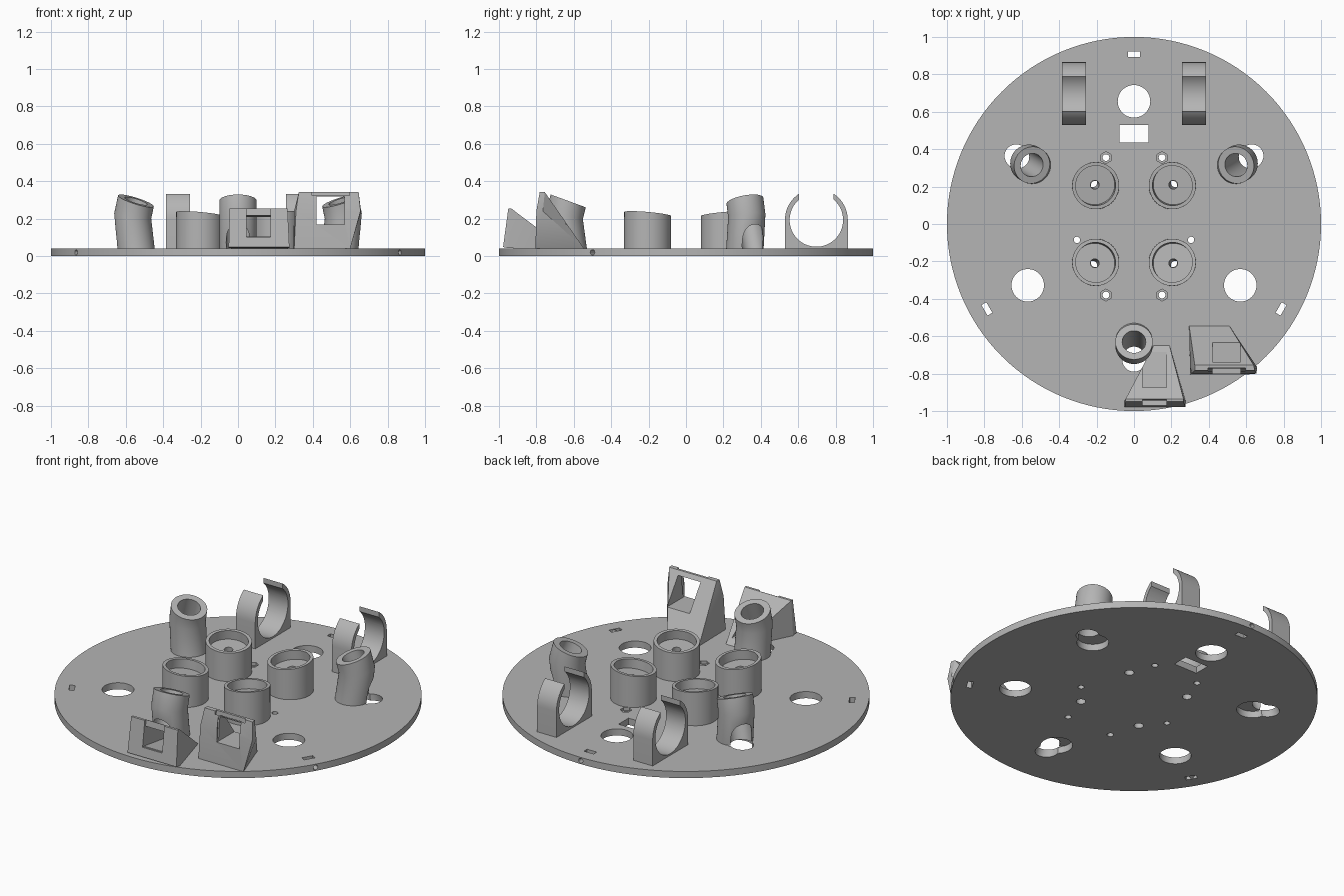
import bpy, bmesh, math
from mathutils import Vector, Matrix

old = bpy.data.objects.get("Cube")
if old:
    bpy.data.objects.remove(old)

GREY = (0.46, 0.46, 0.46, 1)
grey = bpy.data.materials.new("plain grey")
grey.use_nodes = True
grey.diffuse_color = GREY
grey.node_tree.nodes["Principled BSDF"].inputs["Base Color"].default_value = GREY
T = 0.04  # plate thickness


def finish(name, bm):
    bmesh.ops.recalc_face_normals(bm, faces=bm.faces)
    mesh = bpy.data.meshes.new(name)
    bm.to_mesh(mesh)
    bm.free()
    mesh.materials.append(grey)
    ob = bpy.data.objects.new(name, mesh)
    bpy.context.collection.objects.link(ob)
    return ob


def cylinder(name, a, b, r, sides=48):
    a, b = Vector(a), Vector(b)
    turn = (b - a).to_track_quat('Z', 'Y').to_matrix().to_4x4()
    bm = bmesh.new()
    bmesh.ops.create_cone(bm, cap_ends=True, segments=sides, radius1=r, radius2=r,
                          depth=(b - a).length,
                          matrix=Matrix.Translation((a + b) / 2) @ turn)
    return finish(name, bm)


def box(name, centre, size, rot=0, axis='Z'):
    bm = bmesh.new()
    bmesh.ops.create_cube(bm, size=1, matrix=Matrix.Translation(centre)
                          @ Matrix.Rotation(rot, 4, axis) @ Matrix.Diagonal((*size, 1)))
    return finish(name, bm)


def hull(name, points):
    bm = bmesh.new()
    for p in points:
        bm.verts.new(p)
    bmesh.ops.convex_hull(bm, input=bm.verts)
    return finish(name, bm)


def loft(name, rings, r, sides=64):
    """Closed tube through rings given as (centre, normal)."""
    bm = bmesh.new()
    loops = []
    for centre, normal in rings:
        q = Vector((0, 0, 1)).rotation_difference(Vector(normal))
        loops.append([bm.verts.new(Vector(centre) + q @ Vector(
            (r * math.cos(i * math.tau / sides), r * math.sin(i * math.tau / sides), 0)))
            for i in range(sides)])
    for lo, hi in zip(loops, loops[1:]):
        for i in range(sides):
            j = (i + 1) % sides
            bm.faces.new((lo[i], lo[j], hi[j], hi[i]))
    bm.faces.new(loops[0][::-1])
    bm.faces.new(loops[-1])
    return finish(name, bm)


def cut(ob, *cutters):
    for c in cutters:
        mod = ob.modifiers.new("cut", 'BOOLEAN')
        mod.operation, mod.solver, mod.object = 'DIFFERENCE', 'EXACT', c
    bpy.context.view_layer.update()
    result = bpy.data.meshes.new_from_object(
        ob.evaluated_get(bpy.context.evaluated_depsgraph_get()))
    ob.modifiers.clear()
    ob.data = result
    for c in cutters:
        bpy.data.objects.remove(c)


def radial(degrees, r, z):
    a = math.radians(degrees)
    return Vector((r * math.cos(a), r * math.sin(a), z))


def drill(x, y, r, low=-0.1, high=0.1, sides=32):
    return cylinder("drill", (x, y, low), (x, y, high), r, sides)


# Leaning sensor tubes: bore runs down and outward through the base plate
TILT = math.radians(20)


def bore(deg):
    top = radial(deg, 0.63, 0.295)
    axis = radial(deg, -math.sin(TILT), math.cos(TILT))
    return cylinder("bore", top - axis * 0.45, top + axis * 0.1, 0.063)


for deg, side in ((30, "left"), (150, "right"), (270, "front")):
    lean = lambda f: radial(deg, -math.sin(TILT * f), math.cos(TILT * f))
    tube = loft(side + "_tube", [(radial(deg, 0.63, T), (0, 0, 1)),
                                 (radial(deg, 0.65, 0.215), lean(0.5)),
                                 (radial(deg, 0.63, 0.295), lean(1))], 0.1)
    cut(tube, bore(deg))

# Shallow cups, tipped towards the middle
cup_centres = [(sx * 0.205, sy * 0.205) for sx in (-1, 1) for sy in (-1, 1)]
for x, y in cup_centres:
    n = Vector((-x, -y, 2.35)).normalized()
    top = Vector((x, y, 0.225))
    name = ("left" if x > 0 else "right") + ("_back" if y > 0 else "_front") + "_cup"
    cup = loft(name, [((x, y, T), (0, 0, 1)), (top, n)], 0.126)
    cut(cup, cylinder("pocket", top - n * 0.055, top + n * 0.1, 0.107, 64),
        cylinder("cup_hole", top - n * 0.4, top + n * 0.1, 0.024, 24))

# Round base plate with all its openings
plate = cylinder("base_plate", (0, 0, 0), (0, 0, T), 1, 128)
holes = [drill(*radial(d, 0.656, 0).xy, 0.087, sides=48) for d in range(30, 390, 60)]
holes += [bore(d) for d in (30, 150, 270)]
holes += [drill(x, y, 0.026) for x, y in cup_centres]
for s in (-1, 1):
    for y in (0.355, -0.38):
        holes += [drill(s * 0.15, y, 0.018),
                  drill(s * 0.15, y, 0.032, 0.022, 0.1, 6)]
    holes.append(drill(s * 0.305, -0.085, 0.017))
holes.append(box("cable_slot", (0, 0.483, 0), (0.155, 0.095, 0.2)))
for d in (90, 210, 330):
    holes.append(box("strap_slot", radial(d, 0.908, 0), (0.03, 0.065, 0.2), math.radians(d)))
    holes.append(cylinder("rim_hole", radial(d, 0.92, 0.02), radial(d, 1.1, 0.02), 0.014, 16))
cut(plate, *holes)

# Open ring clips at the back
for s, side in ((-1, "right"), (1, "left")):
    cx, cy, cz, r = s * 0.32, 0.697, 0.193, 0.168
    arc = [(cy + r * math.cos(i * math.pi / 32), cz + r * math.sin(i * math.pi / 32))
           for i in range(33)]
    outline = [(cy - r, T), (cy + r, T)] + arc
    clip = hull(side + "_clip", [(cx + e, y, z) for e in (-0.064, 0.064) for y, z in outline])
    cut(clip, cylinder("clip_bore", (cx - 0.2, cy, cz), (cx + 0.2, cy, cz), 0.143, 64),
        box("clip_gap", (cx, cy, 0.35), (0.3, 0.185, 0.2)))

# Wedge brackets with a window through the front plate
low = hull("low_bracket", [(x, y, z) for y, z, xs in (
    (-0.978, 0.048, (-0.05, 0.275)), (-0.95, 0.255, (-0.045, 0.265)),
    (-0.935, 0.255, (-0.045, 0.265)), (-0.945, 0.042, (-0.05, 0.275)),
    (-0.65, T, (0.105, 0.19))) for x in xs])
cut(low, box("window", (0.11, -0.85, 0.147), (0.13, 0.5, 0.115), math.radians(-8), 'X'),
    box("card_slot", (0.11, -0.952, 0.2), (0.13, 0.014, 0.2), math.radians(-8), 'X'))

tall = hull("tall_bracket", [(x, y, z) for y, z, xs in (
    (-0.805, T, (0.3, 0.6)), (-0.8, 0.24, (0.31, 0.655)), (-0.782, 0.342, (0.325, 0.645)),
    (-0.755, 0.342, (0.325, 0.64)), (-0.765, 0.24, (0.3, 0.658)),
    (-0.545, T, (0.295, 0.51))) for x in xs])
cut(tall, box("window", (0.495, -0.7, 0.243), (0.15, 0.6, 0.15)),
    box("card_slot", (0.495, -0.782, 0.28), (0.2, 0.014, 0.2), math.radians(-5), 'X'))

# Smooth round walls, crisp edges
bpy.ops.object.select_all(action='DESELECT')
for ob in bpy.context.collection.objects:
    if ob.type == 'MESH' and ob.data.materials and ob.data.materials[0] == grey:
        ob.select_set(True)
        bpy.context.view_layer.objects.active = ob
bpy.ops.object.shade_smooth_by_angle(angle=math.radians(25))
